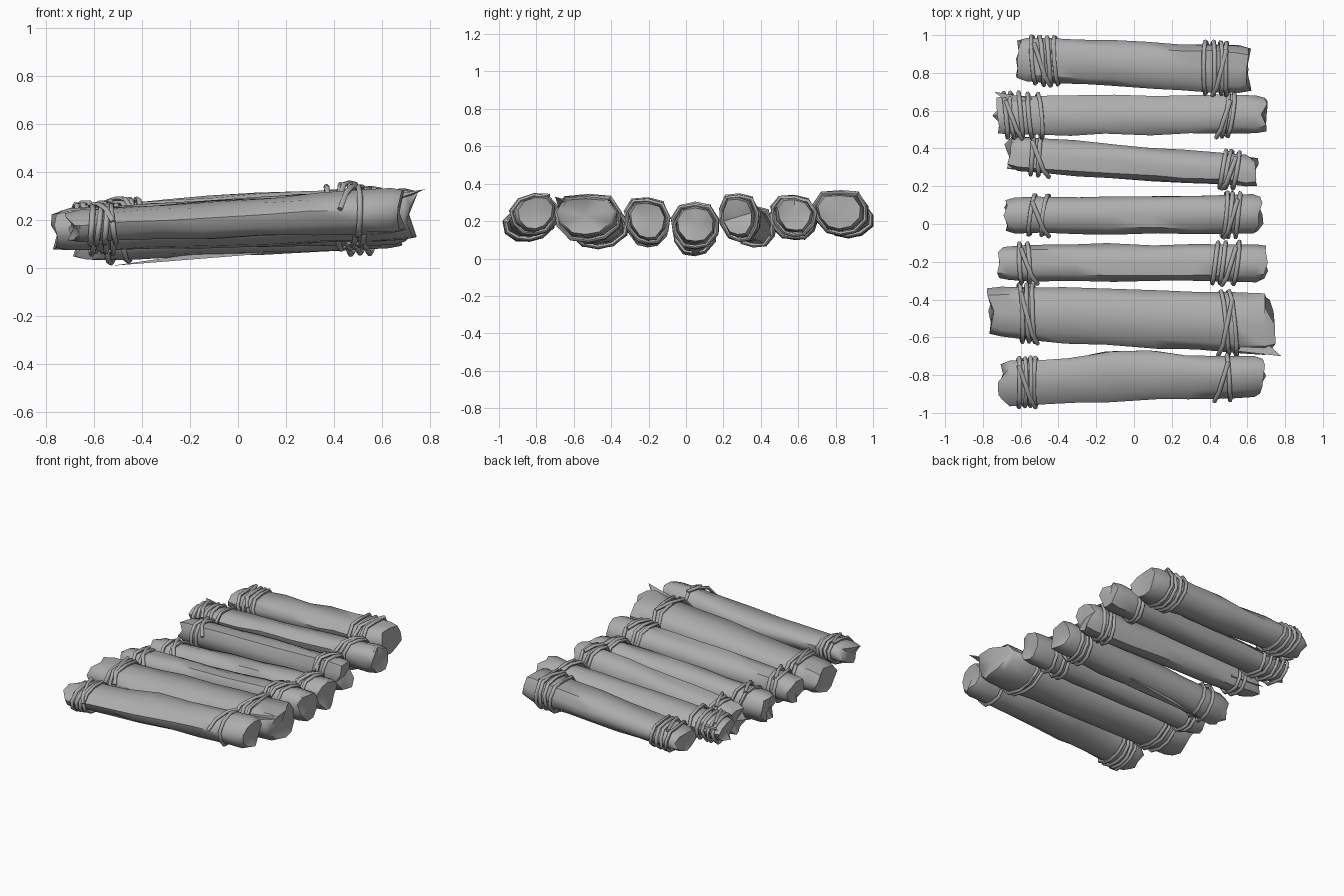
import bpy, bmesh, math, random
from mathutils import Vector

if "Cube" in bpy.data.objects:
    bpy.data.objects.remove(bpy.data.objects["Cube"])

wood = bpy.data.materials.new("weathered grey")
wood.use_nodes = True
grey = (0.42, 0.42, 0.42, 1)
wood.diffuse_color = grey
wood.node_tree.nodes["Principled BSDF"].inputs["Base Color"].default_value = grey

SIDES = 10
RINGS = (0, .05, .15, .28, .42, .58, .72, .86, .95, 1)

# Each end: x, y low, y high, z low, z high; rope positions per lashing;
# tilt of the section, narrowing of the underside, bulge at the back
LOGS = [
    dict(a=(-.73, -.96, -.72, .11, .235), b=(.71, -.91, -.70, .15, .335),
         left=(-.61, -.58, -.55, -.52), right=(.50,), tilt=.12, narrow=.25, bulge=.06),
    dict(a=(-.78, -.60, -.32, .07, .24), b=(.77, -.70, -.37, .12, .33),
         left=(-.60, -.56, -.53), right=(.48, .52), tilt=0, narrow=.3, bulge=0),
    dict(a=(-.74, -.30, -.11, .08, .24), b=(.72, -.31, -.10, .10, .305),
         left=(-.60, -.56), right=(.43, .47, .54), tilt=-.12, narrow=.4, bulge=0),
    dict(a=(-.70, -.05, .14, .03, .22), b=(.70, -.06, .16, .08, .28),
         left=(-.54, -.47), right=(.48, .51, .55), tilt=0, narrow=.3, bulge=0),
    dict(a=(-.68, .28, .47, .08, .24), b=(.66, .19, .36, .12, .325),
         left=(-.54, -.50), right=(.47, .50, .54), tilt=-.1, narrow=.2, bulge=0),
    dict(a=(-.74, .47, .68, .12, .25), b=(.72, .48, .68, .14, .325),
         left=(-.68, -.64, -.60, -.55, -.50), right=(.48, .51), tilt=-.1, narrow=.35, bulge=0),
    dict(a=(-.63, .76, .99, .13, .265), b=(.62, .69, .95, .15, .35),
         left=(-.53, -.49, -.45, -.41), right=(.38, .42, .46, .49), tilt=0, narrow=.25, bulge=0),
]


def section(log, t, i, scale=1.0, pad=0.0):
    """Point i of the rounded cross-section at fraction t of the length."""
    x, y0, y1, z0, z1 = (p + (q - p) * t for p, q in zip(log["a"], log["b"]))
    y1 += log["bulge"] * max(0, 1 - abs(t - .5) * 3.5)
    ang = 2 * math.pi * (i + .5) / SIDES
    c, s = math.cos(ang), math.sin(ang)
    r = log["shape"][i % SIDES] / (abs(c) ** 3 + abs(s) ** 3) ** (1 / 3)
    if s < 0:
        c *= 1 + log["narrow"] * s
    dy = c * r * ((y1 - y0) / 2 * scale + pad)
    dz = s * r * ((z1 - z0) / 2 * scale + pad)
    return Vector((x, (y0 + y1) / 2 + dy, (z0 + z1) / 2 + dz + log["tilt"] * dy))


def finish(obj, angle):
    """Link, colour and shade a part."""
    bpy.context.collection.objects.link(obj)
    obj.data.materials.append(wood)
    bpy.ops.object.select_all(action="DESELECT")
    obj.select_set(True)
    bpy.context.view_layer.objects.active = obj
    if obj.type == "CURVE":
        bpy.ops.object.convert(target="MESH")
    bpy.ops.object.shade_smooth_by_angle(angle=math.radians(angle))


def mesh_part(bm, name, angle):
    """Turn a bmesh into a finished object."""
    bmesh.ops.recalc_face_normals(bm, faces=bm.faces)
    mesh = bpy.data.meshes.new(name)
    bm.to_mesh(mesh)
    bm.free()
    finish(bpy.data.objects.new(name, mesh), angle)


def build_log(log, name):
    """Rough log with wavering sides and jagged, slanted ends."""
    bm = bmesh.new()
    rows = []
    for t in RINGS:
        end = t in (0, 1)
        scale = .88 if end else random.uniform(.97, 1.02)
        slant_y, slant_z = random.uniform(-.4, .4), random.uniform(-.3, .3)
        mid = sum((section(log, t, k) for k in range(SIDES)), Vector()) / SIDES
        row = []
        for i in range(SIDES):
            p = section(log, t, i, scale)
            if end:
                inward = abs((p.y - mid.y) * slant_y + (p.z - mid.z) * slant_z)
                p.x += (inward + random.uniform(-.01, .03)) * (1 if t == 0 else -1)
            else:
                p += Vector((random.uniform(-.03, .03) if .1 < t < .9 else 0,
                             random.uniform(-.006, .006), random.uniform(-.006, .006)))
            row.append(bm.verts.new(p))
        rows.append(row)
    for r0, r1 in zip(rows, rows[1:]):
        for i in range(SIDES):
            j = (i + 1) % SIDES
            bm.faces.new((r0[i], r0[j], r1[j], r1[i]))
    # Broken end grain: a fan to an uneven centre
    for row, sign in ((rows[0], 1), (rows[-1], -1)):
        mid = sum((v.co for v in row), Vector()) / SIDES
        hub = bm.verts.new(mid + Vector((sign * .01, 0, 0)))
        for i in range(SIDES):
            bm.faces.new((row[i], row[(i + 1) % SIDES], hub))
    mesh_part(bm, name, 50)


def tube(name, paths):
    """Thin rope running along one or more paths."""
    curve = bpy.data.curves.new(name, "CURVE")
    curve.dimensions = "3D"
    curve.bevel_depth = .012
    curve.bevel_resolution = 1
    curve.use_fill_caps = True
    for pts, closed in paths:
        sp = curve.splines.new("POLY")
        sp.points.add(len(pts) - 1)
        for q, p in zip(sp.points, pts):
            q.co = (*p, 1)
        sp.use_cyclic_u = closed
    finish(bpy.data.objects.new(name, curve), 60)


def build_ropes(log, name):
    """Nearly parallel loops round the log, with a loose tail at each lashing."""
    xa, xb = log["a"][0], log["b"][0]
    paths = []
    for side, step in (("left", .03), ("right", -.025)):
        lean = random.uniform(-.025, .025)
        for x in log[side]:
            sag = random.uniform(-.015, .015)
            pts = []
            for i in range(SIDES):
                ang = 2 * math.pi * (i + .5) / SIDES
                dx = lean * math.cos(ang) + sag * math.sin(ang)
                pts.append(section(log, (x + dx - xa) / (xb - xa), i, 1.02,
                                   random.uniform(.005, .013)))
            paths.append((pts, True))
        start = log[side][0 if side == "left" else -1]
        tail = [section(log, (start + step * k - xa) / (xb - xa), k + 1, 1.02, .016)
                for k in range(4)]
        paths.append((tail, False))
    tube(name, paths)


for n, log in enumerate(LOGS, 1):
    random.seed(n * 7)
    log["shape"] = [random.uniform(.97, 1.06) for _ in range(SIDES)]
    build_log(log, f"log_{n}")
    build_ropes(log, f"rope_lashing_{n}")

# Splinters: tapering wedges peeling from the logs (tip, root, root half width)
SHARDS = [((.78, -.70, .33), (.58, -.61, .27), .07), ((.62, .71, .28), (.48, .78, .26), .06),
          ((-.74, .70, .24), (-.56, .62, .21), .05), ((-.67, .47, .12), (-.45, .40, .14), .05),
          ((-.53, .05, .01), (.1, .05, .08), .04)]
for n, (tip, root, half) in enumerate(SHARDS, 1):
    tip, root = Vector(tip), Vector(root)
    side = (tip - root).cross(Vector((0, 0, 1))).normalized()
    lift = Vector((0, 0, .02))
    bm = bmesh.new()
    point = bm.verts.new(tip)
    base = [bm.verts.new(root + side * a * half + lift * b)
            for a, b in ((1, 1), (-1, 1), (-1, -1), (1, -1))]
    bm.faces.new(base)
    for i in range(4):
        bm.faces.new((base[i], base[(i + 1) % 4], point))
    mesh_part(bm, f"splinter_{n}", 30)
